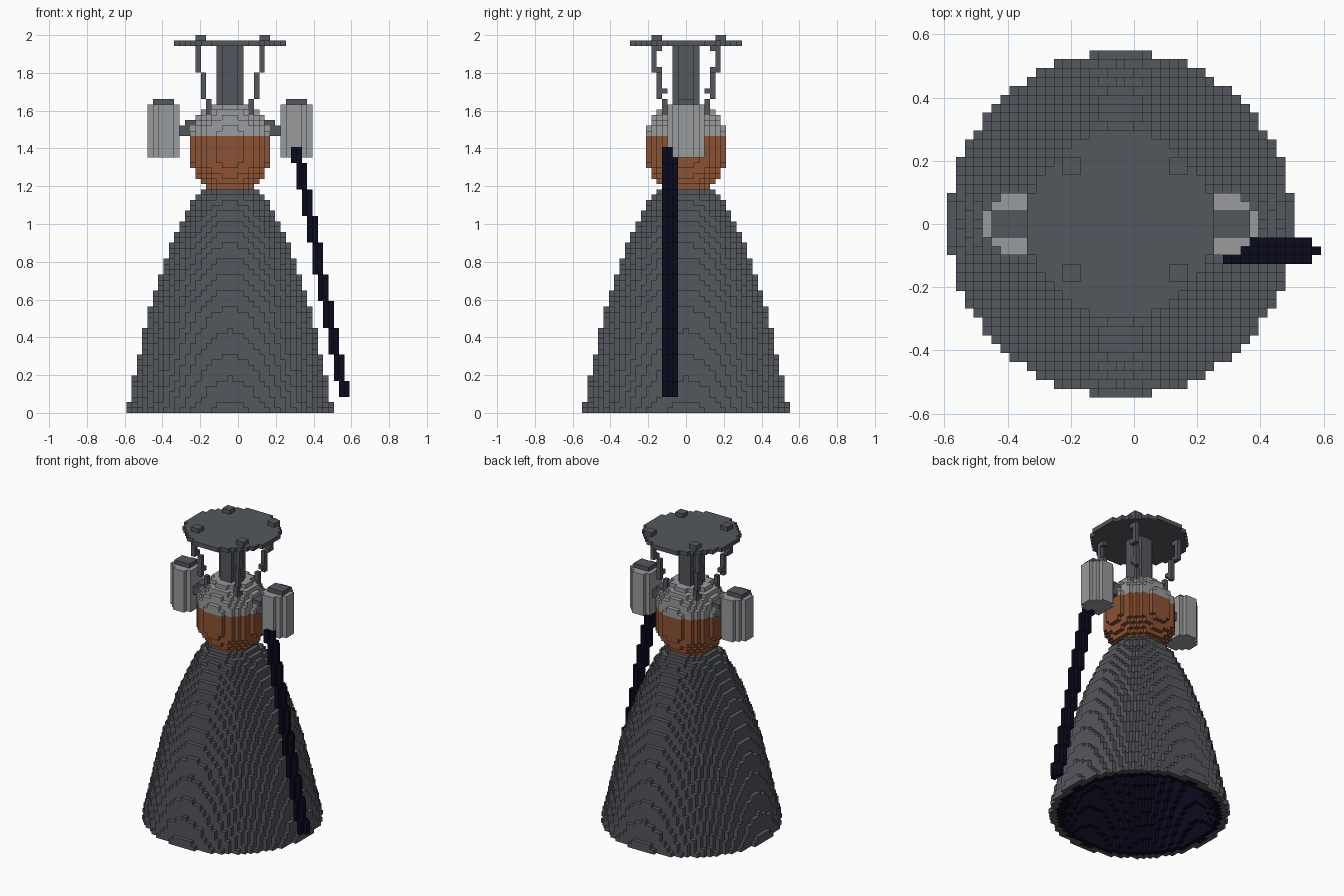
import bpy, bmesh
from math import hypot
from mathutils import Vector

cube = bpy.data.objects.get("Cube")
if cube:
    bpy.data.objects.remove(cube)

V = 2 / 71          # block size
cells = {}          # (i, j, k) -> part name


def material(name, r, g, b):
    m = bpy.data.materials.new(name)
    m.use_nodes = True
    m.diffuse_color = (r, g, b, 1)
    m.node_tree.nodes["Principled BSDF"].inputs["Base Color"].default_value = (r, g, b, 1)
    return m


DARK = material("dark grey metal", 0.088, 0.095, 0.11)
LIGHT = material("light grey metal", 0.32, 0.325, 0.335)
COPPER = material("copper brown", 0.26, 0.084, 0.034)
NAVY = material("navy black", 0.003, 0.003, 0.013)


def radius(profile, z):
    """Interpolate a (height, radius) profile."""
    for (z0, r0), (z1, r1) in zip(profile, profile[1:]):
        if z <= z1:
            return r0 + (r1 - r0) * (z - z0) / (z1 - z0) + 1e-6
    return profile[-1][1]


def disc(r, k, part, centre=0, keep=lambda i, j: True):
    n = int(r) + 1
    for i in range(centre - n, centre + n + 1):
        for j in range(-n, n + 1):
            if hypot(i - centre, j) <= r and keep(i, j):
                cells[i, j, k] = part(hypot(i - centre, j)) if callable(part) else part


def box(part, xs, ys, zs):
    for i in xs:
        for j in ys:
            for k in zs:
                cells[i, j, k] = part


# Nozzle bell: grey shell with a dark lining, hollow inside
BELL = [(0, 19.5), (2, 19), (11, 17), (20, 15), (26, 13), (32, 11), (36, 9), (40, 7), (42, 5)]
for k in range(42):
    r = radius(BELL, k + 0.5)
    hollow = r - 2.6 if k < 40 else -1
    disc(r, k, lambda d: "nozzle_bell" if d > r - 1.3 else "bell_lining",
         keep=lambda i, j: hypot(i, j) > hollow)

# Combustion chamber and dome
CHAMBER = [(42, 4.4), (44, 6), (47, 7.5), (53, 7.5), (54, 7), (56, 6), (57, 5), (58, 3.5)]
for k in range(42, 58):
    disc(radius(CHAMBER, k + 0.5), k, "combustion_chamber" if k < 52 else "chamber_dome")

# Central column and mounting plate
for k in range(58, 69):
    disc(2.5, k, "centre_column")
disc(10.5, 69, "mounting_plate")

# Four slanted struts with bolts through the plate
for sx in (-1, 1):
    for sy in (-1, 1):
        for k in range(56, 69):
            a = round(4 + 2 * (k - 56) / 10)
            cells[sx * min(a, 6), sy * min(a, 6), k] = "plate_struts"
            if k % 4 == 0:      # overlap where the strut steps
                cells[sx * min(a, 6), sy * (min(a, 6) - 1), k] = "plate_struts"
        inner = {1: (6, 7), -1: (-6, -5)}
        box("plate_bolts", inner[sx], inner[sy], (70,))

# Side pump tanks, their caps and connecting pipes
for s, side in ((1, "left"), (-1, "right")):
    for k in range(48, 58):
        disc(3.5, k, side + "_tank", 12 * s, lambda i, j: abs(i) >= 10)
    box(side + "_tank_cap", [s * i for i in range(11, 15)], (-1, 0, 1), (58,))
    box(side + "_connector", [s * i for i in (8, 9)], (-1, 0, 1), (52, 53))
    box(side + "_connector", [s * i for i in (7, 8)], (-1, 0, 1), (54,))

# Exhaust pipe leaning outwards beside the bell
for k in range(3, 50):
    i = round(21 - 9 * (k - 3) / 46)
    box("exhaust_pipe", (i,), (-4, -3, -2), (k,))
    cells[i + 1, -3, k] = "exhaust_pipe"

# Turn the blocks of each part into a mesh with only its exposed faces
COLOURS = {"bell_lining": NAVY, "exhaust_pipe": NAVY, "combustion_chamber": COPPER,
           "chamber_dome": LIGHT, "left_tank": LIGHT, "right_tank": LIGHT}
meshes = {}
for cell, part in cells.items():
    bm, verts = meshes.setdefault(part, (bmesh.new(), {}))
    c = Vector(cell)
    for axis in range(3):
        for sign in (-1, 1):
            n = Vector([sign if a == axis else 0 for a in range(3)])
            if tuple(int(q) for q in c + n) in cells:
                continue
            u = Vector([1 if a == (axis + 1) % 3 else 0 for a in range(3)])
            w = n.cross(u)
            loop = []
            for su, sw in ((-1, -1), (1, -1), (1, 1), (-1, 1)):
                p = c + (n + su * u + sw * w) / 2
                key = tuple(p)
                if key not in verts:
                    verts[key] = bm.verts.new(((p.x - 1.5) * V, p.y * V, (p.z + 0.5) * V))
                loop.append(verts[key])
            bm.faces.new(loop)

for part, (bm, verts) in meshes.items():
    me = bpy.data.meshes.new(part)
    bm.to_mesh(me)
    bm.free()
    me.materials.append(COLOURS.get(part, DARK))
    bpy.context.collection.objects.link(bpy.data.objects.new(part, me))
